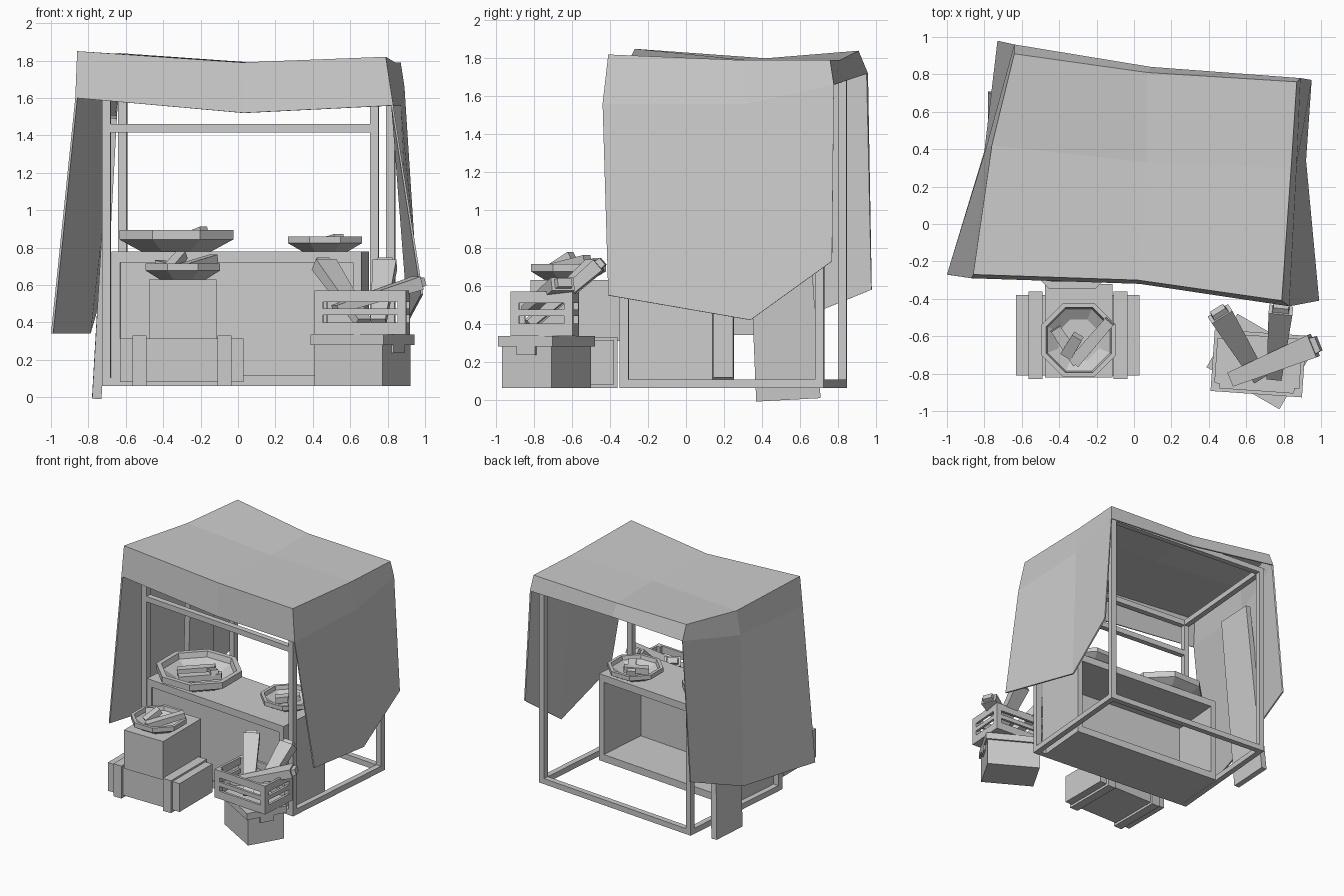
import bpy
import bmesh
import math
from mathutils import Vector, Matrix

cube = bpy.data.objects.get("Cube")
if cube:
    bpy.data.objects.remove(cube, do_unlink=True)

grey = bpy.data.materials.new("plain_grey")
grey.use_nodes = True
grey.diffuse_color = (0.6, 0.6, 0.6, 1)
grey.node_tree.nodes["Principled BSDF"].inputs["Base Color"].default_value = grey.diffuse_color


def finish(name, bm):
    bmesh.ops.recalc_face_normals(bm, faces=bm.faces)
    mesh = bpy.data.meshes.new(name)
    bm.to_mesh(mesh)
    bm.free()
    mesh.materials.append(grey)
    obj = bpy.data.objects.new(name, mesh)
    bpy.context.collection.objects.link(obj)
    return obj


def boxes(name, spans, turn=0, origin=(0, 0, 0)):
    """Boxes given as (x0, x1, y0, y1, z0, z1), turned about z, then moved."""
    bm = bmesh.new()
    for x0, x1, y0, y1, z0, z1 in spans:
        size = Matrix.Diagonal((x1 - x0, y1 - y0, z1 - z0, 1))
        mid = Matrix.Translation(((x0 + x1) / 2, (y0 + y1) / 2, (z0 + z1) / 2))
        bmesh.ops.create_cube(bm, size=1, matrix=mid @ size)
    bm.transform(Matrix.Translation(origin) @ Matrix.Rotation(math.radians(turn), 4, 'Z'))
    return finish(name, bm)


def bar(name, a, b, wide, thick, flare=1, side=(0, 0, 1)):
    """A straight bar from a to b whose far end is scaled by flare."""
    a, b = Vector(a), Vector(b)
    v = (b - a).cross(Vector(side)).normalized()
    u = v.cross(b - a).normalized()
    bm = bmesh.new()
    rings = []
    for p, k in ((a, 1), (b, flare)):
        rings.append([bm.verts.new(p + v * i * wide * k / 2 + u * j * thick * k / 2)
                      for i, j in ((-1, -1), (1, -1), (1, 1), (-1, 1))])
    for i in range(4):
        j = (i + 1) % 4
        bm.faces.new((rings[0][i], rings[0][j], rings[1][j], rings[1][i]))
    for r in rings:
        bm.faces.new(r)
    return finish(name, bm)


def dish(name, centre, radius, height):
    """Hollow eight-sided dish."""
    profile = [(0.62, 0), (1, 0.55), (1, 1), (0.88, 1), (0.84, 0.62), (0.55, 0.15)]
    bm = bmesh.new()
    rings = []
    for r, z in profile:
        rings.append([bm.verts.new(Vector(centre) + Vector((
            r * radius * math.cos((i + .5) * math.pi / 4),
            r * radius * math.sin((i + .5) * math.pi / 4), z * height))) for i in range(8)])
    for low, high in zip(rings, rings[1:]):
        for i in range(8):
            j = (i + 1) % 8
            bm.faces.new((low[i], low[j], high[j], high[i]))
    bm.faces.new(rings[0])
    bm.faces.new(rings[-1])
    return finish(name, bm)


# Cloth awning: front, middle and back rows, each running from left hem to right hem
rows = [
    [(-1, -.27, .34), (-.87, -.29, 1.6), (-.86, -.27, 1.85), (.02, -.3, 1.79),
     (.79, -.41, 1.82), (.83, -.44, 1.56), (.99, -.41, .55)],
    [(-.8, .39, .34), (-.79, .41, 1.6), (-.76, .42, 1.8), (.07, .33, 1.79),
     (.84, .3, 1.79), (.87, .32, 1.56), (.92, .34, .42)],
    [(-.73, .98, .58), (-.64, .96, 1.72), (-.64, .91, 1.84), (.07, .81, 1.79),
     (.87, .76, 1.79), (.89, .78, 1.66), (.95, .77, .73)],
]
bm = bmesh.new()
grid = [[bm.verts.new(p) for p in row] for row in rows]
for near, far in zip(grid, grid[1:]):
    for i in range(6):
        bm.faces.new((near[i], near[i + 1], far[i + 1], far[i]))
for row, low in ((grid[0], (.03, -.32, 1.52)), (grid[2], (.09, .84, 1.68))):
    v = bm.verts.new(low)
    bm.faces.new((row[1], row[2], row[3], v))
    bm.faces.new((v, row[3], row[4], row[5]))
awning = finish("cloth_awning", bm)
shell = awning.modifiers.new("thickness", 'SOLIDIFY')
shell.thickness = .012
shell.offset = -1

# Frame, slightly turned: four posts, base rails, top rails, front crossbar
SKEW, MID = -4.8, (.057, .25, 0)
HX, HY, W = .742, .54, .046
posts = []
for x in (-HX, HX - W):
    for y in (-HY, HY - W):
        posts.append((x, x + W, y, y + W, .06, 1.73))
boxes("frame_posts", posts, SKEW, MID)
for name, z in (("base_rails", .06), ("top_rails", 1.69)):
    rails = []
    for y in (-HY, HY - W):
        rails.append((-HX, HX, y, y + W, z, z + W))
    for x in (-HX, HX - W):
        rails.append((x, x + W, -HY, HY, z, z + W))
    boxes(name, rails, SKEW, MID)
boxes("front_crossbar", [(-HX, HX, -HY, W - HY, 1.415, 1.46)], SKEW, MID)

# Board leaning inside the left cloth
bar("leaning_board", (-.755, .54, 0), (-.67, .46, 1.5), .34, .05, .9, (1, 0, 0))

# Counter, open at the back, in line with the frame
L, R, F, B = -.69, .65, -HY, -.055
boxes("counter", [(L, R, F, B, .72, .78), (L, R, F, B, .06, .12),
                  (L, L + W, F, B, .12, .72), (R - W, R, F, B, .12, .72),
                  (L + W, R - W, F + .01, F + .05, .12, .72)], SKEW, MID)

# Dishes and the pieces of food in them
dish("large_dish", (-.33, -.04, .78), .33, .115)
dish("small_counter_dish", (.465, 0, .78), .215, .08)
dish("front_dish", (-.295, -.62, .63), .215, .085)
food = [((-.5, -.08, .83), (-.25, .06, .87)), ((-.42, -.18, .83), (-.15, 0, .86)),
        ((-.3, .06, .84), (-.18, -.05, .89)), ((.38, -.05, .82), (.53, .06, .84)),
        ((.45, .08, .82), (.54, -.07, .85)), ((-.3, -.74, .68), (-.42, -.56, .71)),
        ((-.32, -.74, .68), (-.13, -.52, .74)), ((-.36, -.7, .69), (-.3, -.6, .76))]
for a, b in food:
    bar("food_piece", a, b, .065, .05, .9)

# Left stack: banded crate with a tall box
boxes("banded_crate", [(-.63, .03, -.81, -.38, .08, .315)])
boxes("crate_bands", [(x, x + .075, -.83, -.36, .06, .33) for x in (-.565, -.11)])
boxes("tall_box", [(-.475, -.115, -.82, -.32, .31, .63)])

# Right stack: turned lidded box
TURN, SPOT = -30, (.665, -.735, 0)
boxes("lidded_box", [(-.21, .21, -.15, .15, .06, .29)], TURN, SPOT)
boxes("box_lid", [(-.225, .225, -.165, .165, .28, .335)], TURN, SPOT)
boxes("box_latch", [(.21, .225, -.055, .06, .235, .29)], TURN, SPOT)

# Slatted crate on the lid
X, Y, T = .245, .165, .02
slats = [(-X, X, -Y, Y, .335, .355)]
for z0, z1 in ((.34, .4), (.44, .475), (.51, .57)):
    for s in (-1, 1):
        y, x = s * (Y - T / 2), s * (X - T / 2)
        slats.append((-X, X, y - T / 2, y + T / 2, z0, z1))
        slats.append((x - T / 2, x + T / 2, -Y, Y, z0, z1))
for sx in (-1, 1):
    for sy in (-1, 1):
        x, y = sx * (X - W / 2), sy * (Y - W / 2)
        slats.append((x - W / 2, x + W / 2, y - W / 2, y + W / 2, .34, .57))
boxes("slatted_crate", slats, -4, (.665, -.745, 0))

# Flared loaves standing in the crate
for a, b in (((.67, -.82, .4), (.46, -.48, .71)), ((.75, -.82, .4), (.785, -.46, .71)),
             ((.52, -.83, .47), (.96, -.65, .61))):
    bar("loaf", a, b, .08, .045, 1.6)
    a, b = Vector(a), Vector(b)
    bar("loaf_tip", b, b + (b - a).normalized() * .03, .09, .05, .9)
